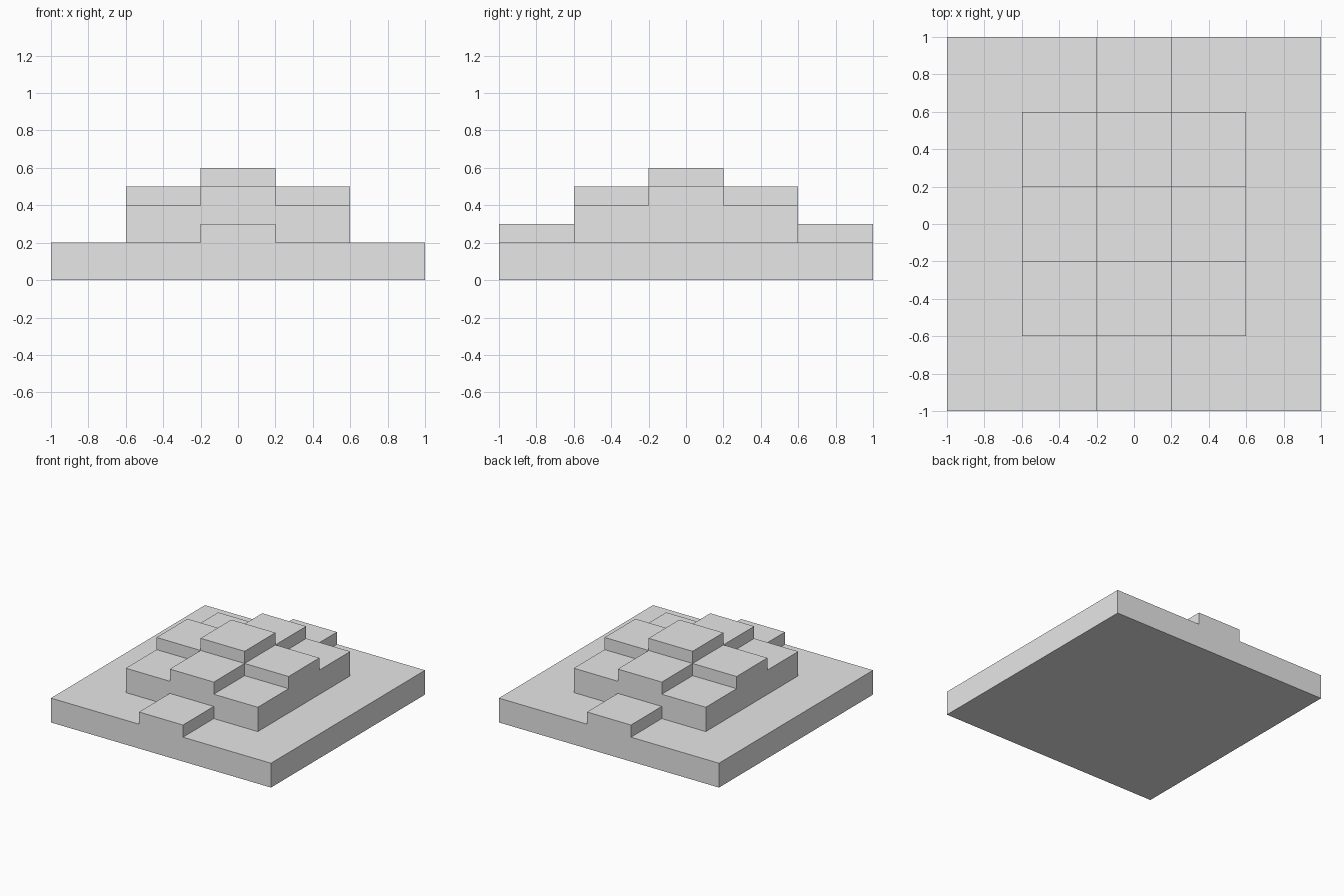
import bpy

cube = bpy.data.objects.get("Cube")
if cube:
    bpy.data.objects.remove(cube, do_unlink=True)

# Single stone colour
stone = bpy.data.materials.new("light_grey_stone")
stone.use_nodes = True
grey = (0.8, 0.8, 0.8, 1)
stone.diffuse_color = grey
stone.node_tree.nodes["Principled BSDF"].inputs["Base Color"].default_value = grey


def block(name, center, size, bottom, top):
    """Box with a footprint centre and size, between two heights."""
    x, y = center
    bpy.ops.mesh.primitive_cube_add(size=1, location=(x, y, (bottom + top) / 2))
    obj = bpy.context.object
    obj.name = name
    obj.scale = (*size, top - bottom)
    bpy.ops.object.transform_apply(location=False, rotation=False, scale=True)
    obj.data.materials.append(stone)
    return obj


UNIT = 0.4
ARM = (UNIT, UNIT)

# Square tiers
block("base_slab", (0, 0), (5 * UNIT, 5 * UNIT), 0, 0.2)
block("middle_tier", (0, 0), (3 * UNIT, 3 * UNIT), 0.2, 0.4)
block("centre_block", (0, 0), ARM, 0.4, 0.6)

# Raised blocks around the centre, and low entrance steps at front and back
for side, x, y in (("front", 0, -1), ("back", 0, 1), ("left", 1, 0), ("right", -1, 0)):
    block(side + "_upper_block", (x * UNIT, y * UNIT), ARM, 0.4, 0.5)
    if y:
        block(side + "_step", (0, 2 * y * UNIT), ARM, 0.2, 0.3)
